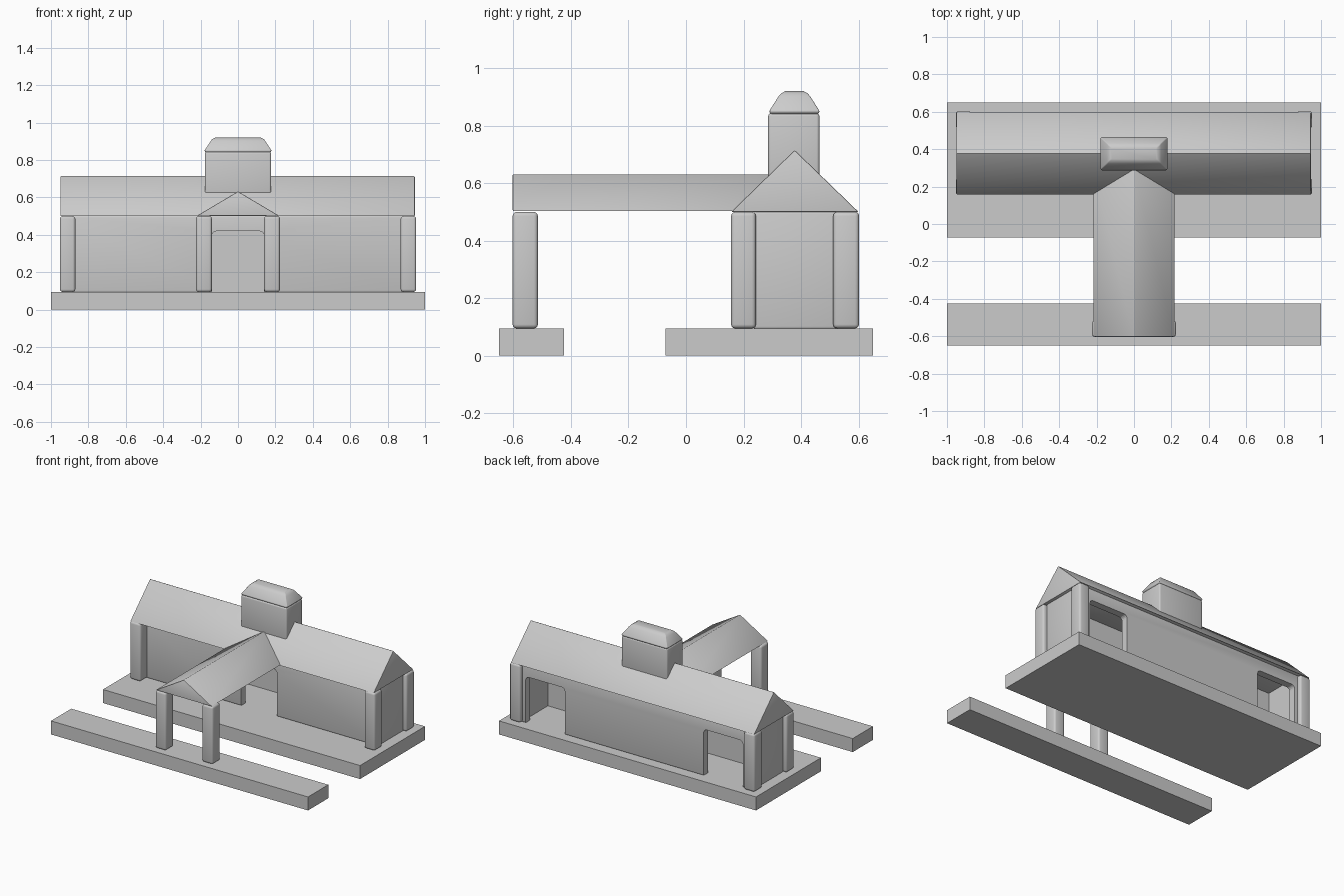
import bpy, bmesh, math

if "Cube" in bpy.data.objects:
    bpy.data.objects.remove(bpy.data.objects["Cube"])

def finish(name, bm, bevel=0.0, segments=3):
    bmesh.ops.recalc_face_normals(bm, faces=bm.faces)
    me = bpy.data.meshes.new(name)
    bm.to_mesh(me)
    bm.free()
    ob = bpy.data.objects.new(name, me)
    bpy.context.collection.objects.link(ob)
    bpy.ops.object.select_all(action='DESELECT')
    bpy.context.view_layer.objects.active = ob
    ob.select_set(True)
    if bevel:
        m = ob.modifiers.new("bevel", 'BEVEL')
        m.width, m.segments = bevel, segments
        bpy.ops.object.modifier_apply(modifier="bevel")
        bpy.ops.object.shade_smooth_by_angle(angle=math.radians(35))
    return ob

def loft(name, rings, bevel=0.0, segments=3):
    """Skin a stack of equal-length point rings and cap both ends."""
    bm = bmesh.new()
    vs = [[bm.verts.new(p) for p in r] for r in rings]
    n = len(vs[0])
    for a, b in zip(vs, vs[1:]):
        for i in range(n):
            bm.faces.new((a[i], a[(i + 1) % n], b[(i + 1) % n], b[i]))
    bm.faces.new(vs[0])
    bm.faces.new(vs[-1])
    return finish(name, bm, bevel, segments)

def rect(x0, x1, y0, y1, z):
    return [(x0, y0, z), (x1, y0, z), (x1, y1, z), (x0, y1, z)]

def box(name, x0, x1, y0, y1, z0, z1, bevel=0.0):
    return loft(name, [rect(x0, x1, y0, y1, z) for z in (z0, z1)], bevel)

def cut(target, cutter):
    m = target.modifiers.new("cut", 'BOOLEAN')
    m.operation, m.solver, m.object = 'DIFFERENCE', 'EXACT', cutter
    bpy.context.view_layer.objects.active = target
    bpy.ops.object.modifier_apply(modifier="cut")
    bpy.data.objects.remove(cutter)

def opening(x0, x1, y0, y1, z0, z1, r=0.025):
    """Doorway cutter with rounded top corners."""
    prof = [(x0, z0), (x1, z0)]
    for cx, start in ((x1 - r, 0), (x0 + r, 90)):
        for k in range(5):
            a = math.radians(start + k * 22.5)
            prof.append((cx + r * math.cos(a), z1 - r + r * math.sin(a)))
    return loft("opening_cutter", [[(x, y, z) for x, z in prof] for y in (y0, y1)])

FLOOR, EAVE = 0.095, 0.5

# Platforms
box("rear_platform", -1, 1, -0.072, 0.65, 0, FLOOR)
box("front_platform", -1, 1, -0.65, -0.425, 0, FLOOR)

# Hollow walls with a front doorway and two back doorways
walls = box("walls", -0.925, 0.925, 0.235, 0.575, FLOOR - 0.005, EAVE + 0.005, 0.012)
cut(walls, box("room_cutter", -0.875, 0.875, 0.285, 0.525, 0.05, 0.6))
cut(walls, opening(-0.14, 0.14, 0.2, 0.35, 0.05, 0.42))
for x0, x1 in ((-0.845, -0.54), (0.54, 0.845)):
    cut(walls, opening(x0, x1, 0.45, 0.62, 0.05, 0.42))

# Corner posts and porch posts
for side, s in (("left", -1), ("right", 1)):
    for name, xa, xb, y0, y1 in (("front_corner_post", 0.87, 0.953, 0.157, 0.243),
                                 ("back_corner_post", 0.87, 0.953, 0.512, 0.602),
                                 ("porch_post", 0.14, 0.224, -0.603, -0.515)):
        xs = sorted((s * xa, s * xb))
        box(f"{side}_{name}", xs[0], xs[1], y0, y1, FLOOR, EAVE, 0.014)

# Gabled roofs
loft("main_roof", [[(x, 0.157, EAVE), (x, 0.6, EAVE), (x, 0.378, 0.715)]
                   for x in (-0.95, 0.945)], 0.004, 2)
loft("porch_roof", [[(-0.218, y, EAVE + 0.003), (0.218, y, EAVE + 0.003), (0, y, 0.632)]
                    for y in (-0.603, 0.295)], 0.004, 2)

# Cupola body and its hipped cap
box("cupola", -0.177, 0.177, 0.286, 0.464, 0.58, 0.843, 0.01)
cy = 0.377
loft("cupola_cap", [rect(-hx, hx, cy - hy, cy + hy, z) for hx, hy, z in
                    ((0.172, 0.083, 0.84), (0.18, 0.088, 0.85), (0.145, 0.055, 0.902),
                     (0.138, 0.046, 0.912), (0.122, 0.032, 0.92))], 0.004, 2)
